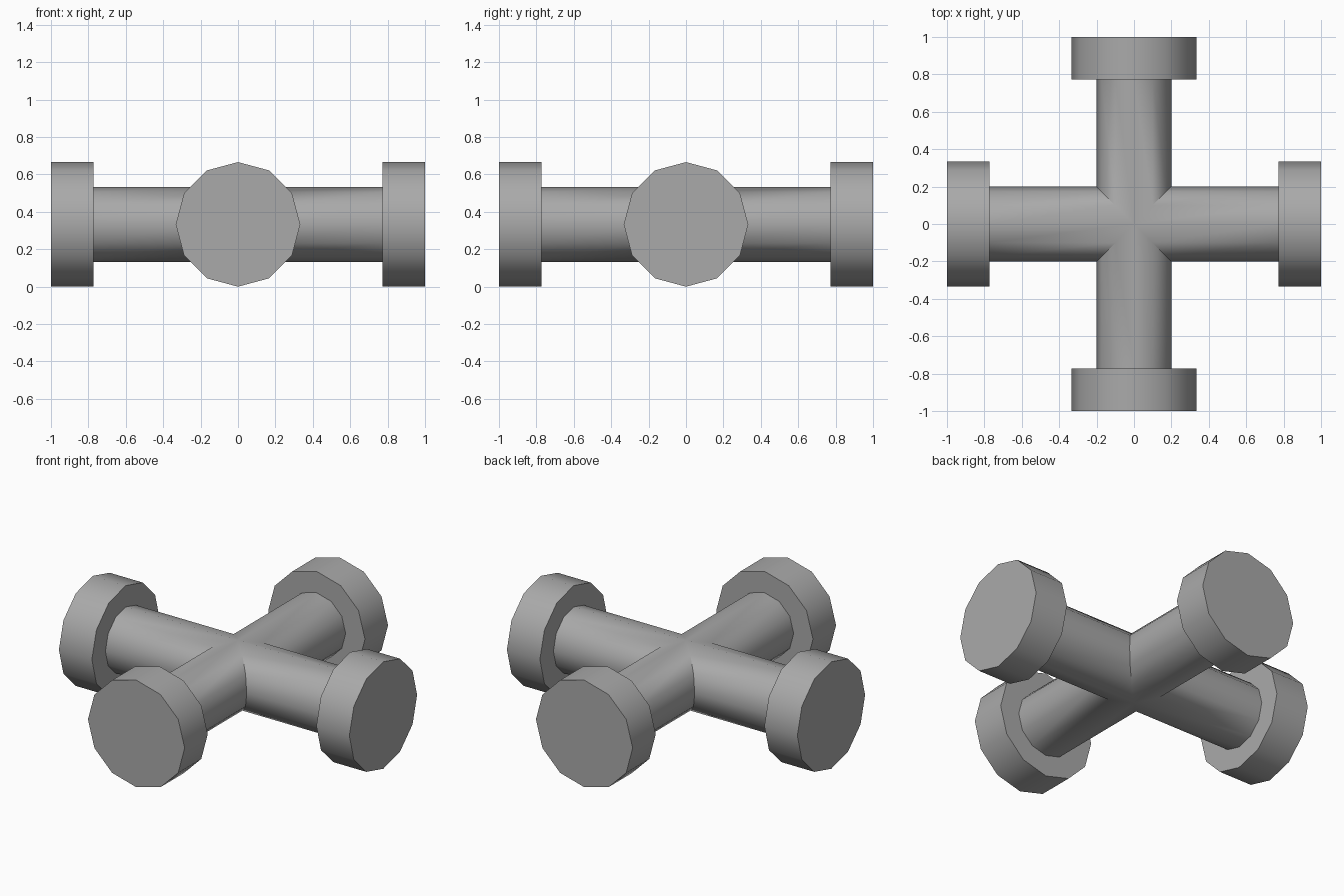
import bpy, bmesh, math
from mathutils import Matrix

if "Cube" in bpy.data.objects:
    bpy.data.objects.remove(bpy.data.objects["Cube"])

SIDES = 12
PIPE_R, FLANGE_R = 0.2, 0.333
FLANGE_START, END = 0.773, 1.0

grey = bpy.data.materials.new("plain grey")
grey.use_nodes = True
colour = (0.4, 0.4, 0.4, 1)
grey.diffuse_color = colour
grey.node_tree.nodes["Principled BSDF"].inputs["Base Color"].default_value = colour


def ring(bm, radius, along):
    """Ring around +x; along=None gives the mitred end that meets its neighbours."""
    verts = []
    for i in range(SIDES):
        a = math.tau * i / SIDES
        y, z = radius * math.sin(a), radius * math.cos(a)
        verts.append(bm.verts.new((abs(y) if along is None else along, y, z)))
    return verts


def add_arm(bm, angle):
    # Mitred pipe, flange shoulder, flange rim and closed end
    rings = [ring(bm, r, x) for r, x in ((PIPE_R, None), (PIPE_R, FLANGE_START),
                                        (FLANGE_R, FLANGE_START), (FLANGE_R, END))]
    for a, b in zip(rings, rings[1:]):
        for i in range(SIDES):
            j = (i + 1) % SIDES
            bm.faces.new((a[i], a[j], b[j], b[i]))
    bm.faces.new(rings[-1])
    bmesh.ops.rotate(bm, verts=[v for r in rings for v in r],
                     matrix=Matrix.Rotation(angle, 3, 'Z'))


# Four arms welded into one cross fitting
bm = bmesh.new()
for quarter in range(4):
    add_arm(bm, quarter * math.pi / 2)
bmesh.ops.remove_doubles(bm, verts=bm.verts, dist=0.0005)
bmesh.ops.recalc_face_normals(bm, faces=bm.faces)
bmesh.ops.translate(bm, verts=bm.verts, vec=(0, 0, FLANGE_R))

mesh = bpy.data.meshes.new("pipe_cross")
bm.to_mesh(mesh)
bm.free()
mesh.materials.append(grey)
cross = bpy.data.objects.new("pipe_cross", mesh)
bpy.context.collection.objects.link(cross)

# Smooth barrels, crisp flange edges and mitre seams
bpy.ops.object.select_all(action='DESELECT')
cross.select_set(True)
bpy.context.view_layer.objects.active = cross
bpy.ops.object.shade_smooth_by_angle(angle=math.radians(35))
